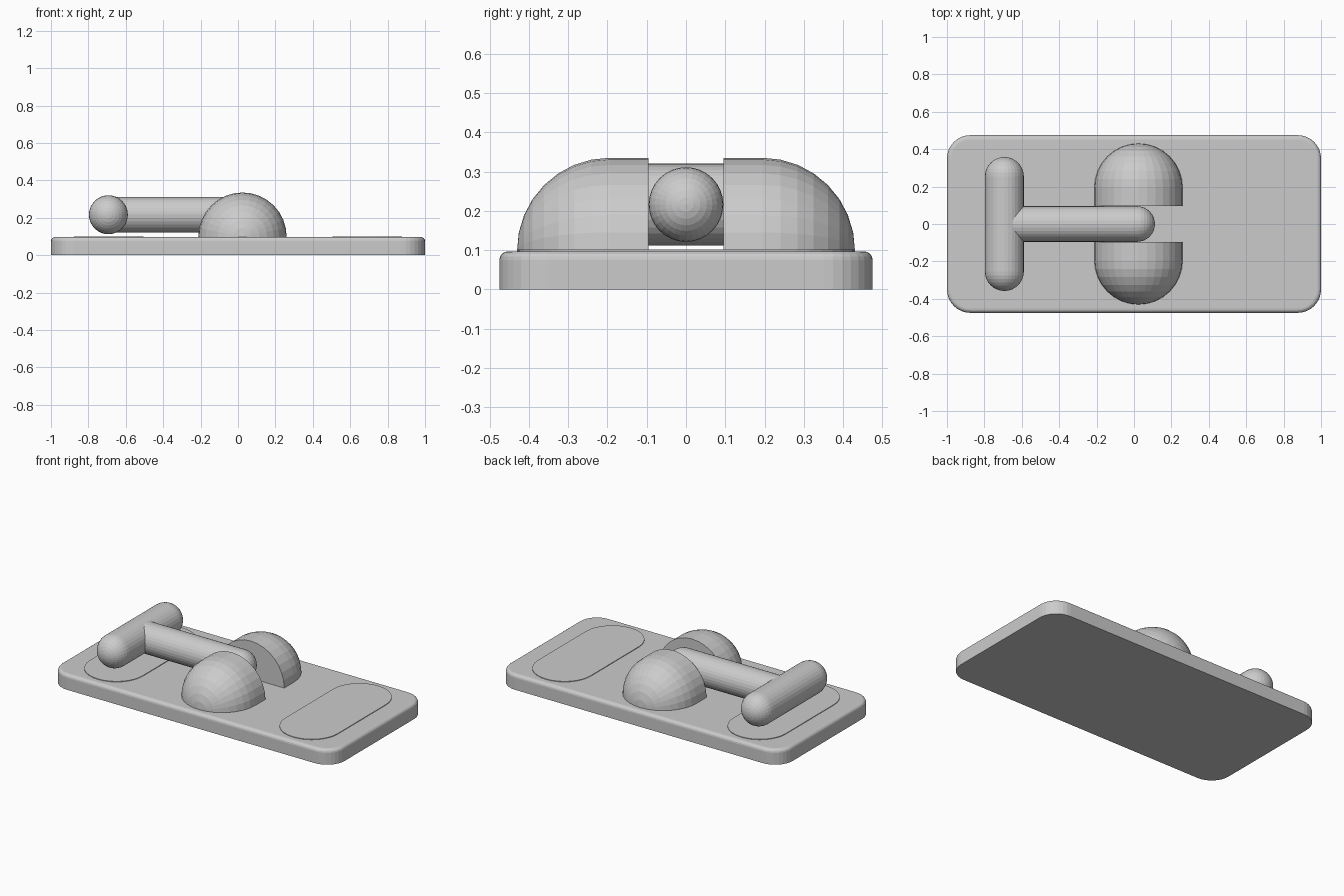
import bpy, bmesh
from math import pi, sin, cos
from mathutils import Matrix, Vector

if "Cube" in bpy.data.objects:
    bpy.data.objects.remove(bpy.data.objects["Cube"])

SEG = 32


def finish(bm, name):
    bmesh.ops.remove_doubles(bm, verts=bm.verts, dist=1e-5)
    bmesh.ops.recalc_face_normals(bm, faces=bm.faces)
    mesh = bpy.data.meshes.new(name)
    bm.to_mesh(mesh)
    bm.free()
    ob = bpy.data.objects.new(name, mesh)
    bpy.context.collection.objects.link(ob)
    return ob


def rounded_slab(name, cx, hx, hy, z0, z1, radius, bevel=0):
    """Rounded rectangle extruded upward, with a softened top rim."""
    layers = [(0, z0)]
    if bevel:
        layers += [(bevel * (1 - cos(a)), z1 - bevel * (1 - sin(a)))
                   for a in (i * pi / 8 for i in range(5))]
    else:
        layers.append((0, z1))
    bm = bmesh.new()
    rings = []
    for inset, z in layers:
        ring = []
        for k, (sx, sy) in enumerate(((1, 1), (-1, 1), (-1, -1), (1, -1))):
            for i in range(9):
                a = k * pi / 2 + i * pi / 16
                r = radius - inset
                ring.append(bm.verts.new((cx + sx * (hx - radius) + r * cos(a),
                                          sy * (hy - radius) + r * sin(a), z)))
        rings.append(ring)
    for a, b in zip(rings, rings[1:]):
        for i in range(len(a)):
            j = (i + 1) % len(a)
            bm.faces.new((a[i], a[j], b[j], b[i]))
    bm.faces.new(rings[0])
    bm.faces.new(rings[-1])
    return finish(bm, name)


def capsule(name, start, end, r, round_start=True, cut_z=None):
    """Rod from start to end with a round end cap and a round or flat start."""
    start, end = Vector(start), Vector(end)
    length = (end - start).length
    arc = [i * pi / 2 / (SEG // 4) for i in range(SEG // 4 + 1)]
    profile = ([(r * sin(a), r - r * cos(a)) for a in arc] if round_start
               else [(0, 0), (r, 0)])
    profile += [(r * cos(a), length - r + r * sin(a)) for a in arc]
    bm = bmesh.new()
    vs = [bm.verts.new((x, 0, z)) for x, z in profile]
    edges = [bm.edges.new(p) for p in zip(vs, vs[1:])]
    bmesh.ops.spin(bm, geom=vs + edges, cent=(0, 0, 0), axis=(0, 0, 1),
                   angle=2 * pi, steps=SEG, use_duplicate=False)
    bmesh.ops.remove_doubles(bm, verts=bm.verts, dist=1e-5)
    turn = (end - start).to_track_quat('Z', 'Y').to_matrix().to_4x4()
    bm.transform(Matrix.Translation(start) @ turn)
    if cut_z is not None:
        cut = bmesh.ops.bisect_plane(bm, geom=bm.verts[:] + bm.edges[:] + bm.faces[:],
                                     plane_co=(0, 0, cut_z), plane_no=(0, 0, -1),
                                     clear_outer=True)
        rim = [e for e in cut['geom_cut'] if isinstance(e, bmesh.types.BMEdge)]
        bmesh.ops.holes_fill(bm, edges=rim)
    return finish(bm, name)


# Base plate and the two thin raised pads
rounded_slab("base_plate", 0, 1, 0.475, 0, 0.097, 0.125, bevel=0.022)
for side, label in ((-1, "left"), (1, "right")):
    rounded_slab(label + "_pad", side * 0.69, 0.186, 0.427, 0.09, 0.101, 0.184)

# Half-round housing split by a slot
for side, label in ((-1, "front"), (1, "back")):
    capsule(label + "_housing", (0.024, side * 0.095, 0.099),
            (0.024, side * 0.43, 0.099), 0.236, round_start=False, cut_z=0.09)

# T-shaped lever
capsule("lever_arm", (-0.69, 0, 0.216), (0.112, 0, 0.216), 0.095, round_start=False)
capsule("lever_handle", (-0.693, -0.358, 0.216), (-0.693, 0.358, 0.216), 0.104)
